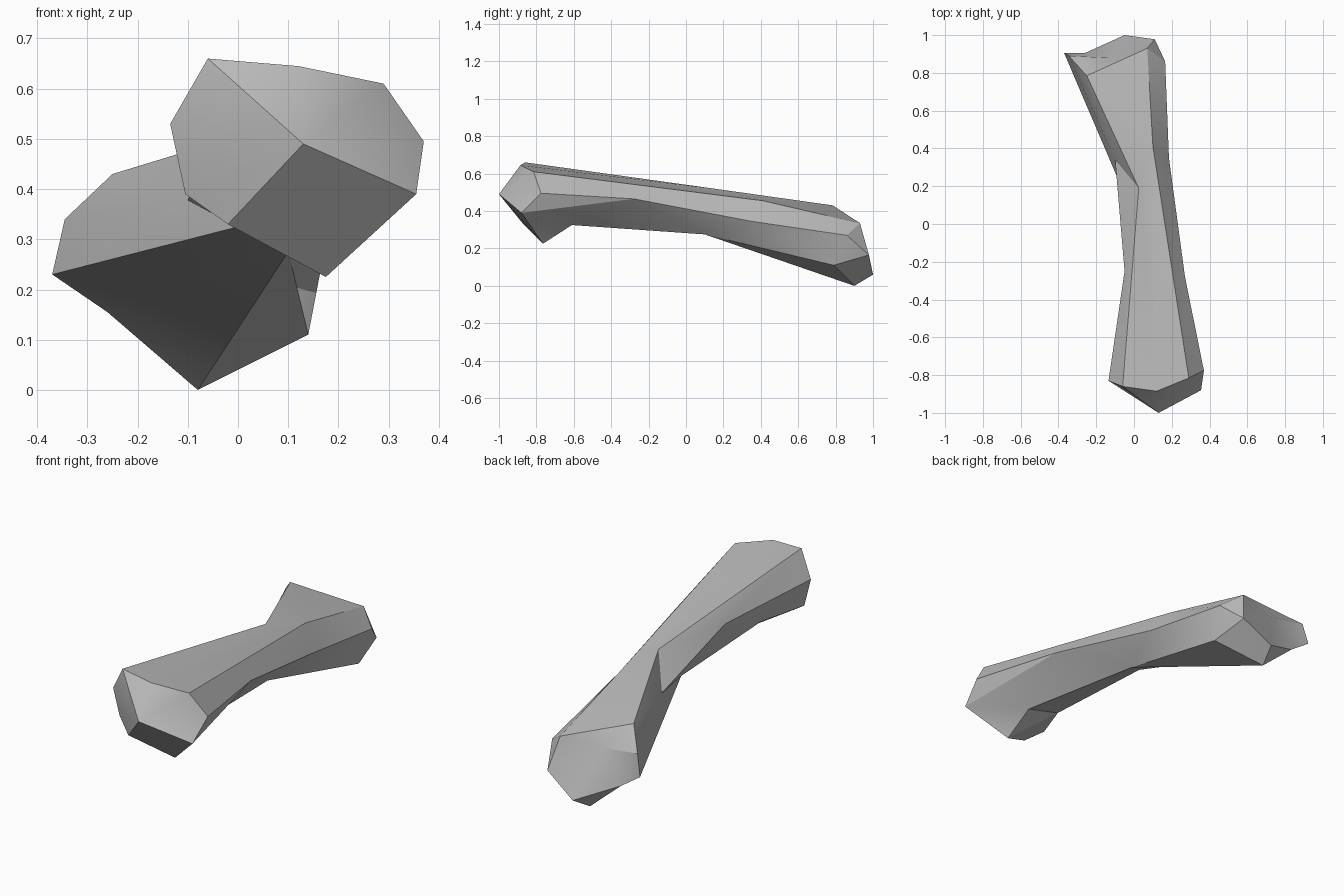
import bpy
import bmesh
import math
from mathutils import Vector

cube = bpy.data.objects.get("Cube")
if cube:
    bpy.data.objects.remove(cube, do_unlink=True)

bm = bmesh.new()


def point(x, y, z):
    return bm.verts.new(Vector((x, y, z)))


def face(*corners):
    unique = list(dict.fromkeys(corners))
    if len(unique) > 2 and not bm.faces.get(unique):
        bm.faces.new(unique)


def zip_ridges(a, b):
    """Fill between two ridges with triangles, always taking the shorter diagonal."""
    i = j = 0
    while i < len(a) - 1 or j < len(b) - 1:
        step_a = (a[i + 1].co - b[j].co).length if i < len(a) - 1 else math.inf
        step_b = (b[j + 1].co - a[i].co).length if j < len(b) - 1 else math.inf
        if step_a < step_b:
            face(a[i], b[j], a[i + 1])
            i += 1
        else:
            face(a[i], b[j], b[j + 1])
            j += 1


# points shared by neighbouring ridges along the shaft
upper_waist = point(0.10, 0.41, 0.455)
left_waist = point(0.27, -0.28, 0.465)
under_waist = point(0.10, 0.10, 0.275)
under_neck = point(-0.01, -0.60, 0.365)
under_hollow = point(0.0, 0.04, 0.325)
back_shoulder = point(0.07, 0.93, 0.335)
back_heel = point(-0.08, 0.90, 0.0)

# ridges running from the front knob to the back knob, in order around the shaft
ridges = [
    [point(-0.06, -0.86, 0.66), point(0.025, 0.19, 0.514), point(-0.25, 0.785, 0.43)],
    [point(0.12, -0.885, 0.645), upper_waist, back_shoulder],
    [point(0.29, -0.815, 0.61), upper_waist, back_shoulder],
    [point(0.37, -0.775, 0.495), left_waist, point(0.185, 0.35, 0.345),
     point(0.165, 0.86, 0.27)],
    [point(0.355, -0.88, 0.39), left_waist, under_waist, point(0.14, 0.79, 0.11)],
    [point(0.175, -0.765, 0.225), point(0.17, -0.61, 0.325), under_waist, back_heel],
    [point(-0.02, -0.87, 0.33), under_neck, under_hollow, point(-0.26, 0.905, 0.155)],
    [point(-0.105, -0.82, 0.39), under_neck, under_hollow, point(-0.37, 0.905, 0.23)],
    [point(-0.135, -0.83, 0.53), point(-0.05, -0.25, 0.498), point(-0.10, 0.34, 0.378),
     point(-0.345, 0.89, 0.34)],
]
loop = list(zip(ridges, ridges[1:] + ridges[:1]))
for a, b in loop:
    zip_ridges(a, b)

# front knob: facets meeting at a tip
tip = point(0.13, -1.0, 0.49)
for a, b in loop:
    face(tip, a[0], b[0])

# back knob: a lower lip, then facets meeting in a shallow hollow
top, _, shoulder, side, corner, heel, low, far, edge = [r[-1] for r in ridges]
lip_side = point(0.11, 0.978, 0.165)
lip_end = point(-0.05, 1.0, 0.06)
hollow = point(-0.14, 0.88, 0.31)
zip_ridges([side, corner, heel, low], [lip_side, lip_end])
face(shoulder, side, lip_side)
rim = [top, shoulder, lip_side, lip_end, low, far, edge]
for a, b in zip(rim, rim[1:] + rim[:1]):
    face(hollow, a, b)

bmesh.ops.recalc_face_normals(bm, faces=bm.faces[:])
mesh = bpy.data.meshes.new("bone")
bm.to_mesh(mesh)
bm.free()

# plain grey surface
grey = bpy.data.materials.new("plain_grey")
grey.use_nodes = True
colour = (0.5, 0.5, 0.5, 1.0)
grey.diffuse_color = colour
grey.node_tree.nodes["Principled BSDF"].inputs["Base Color"].default_value = colour
mesh.materials.append(grey)

bone = bpy.data.objects.new("bone", mesh)
bpy.context.collection.objects.link(bone)
bpy.ops.object.select_all(action="DESELECT")
bone.select_set(True)
bpy.context.view_layer.objects.active = bone
bpy.ops.object.shade_smooth_by_angle(angle=math.radians(30))
